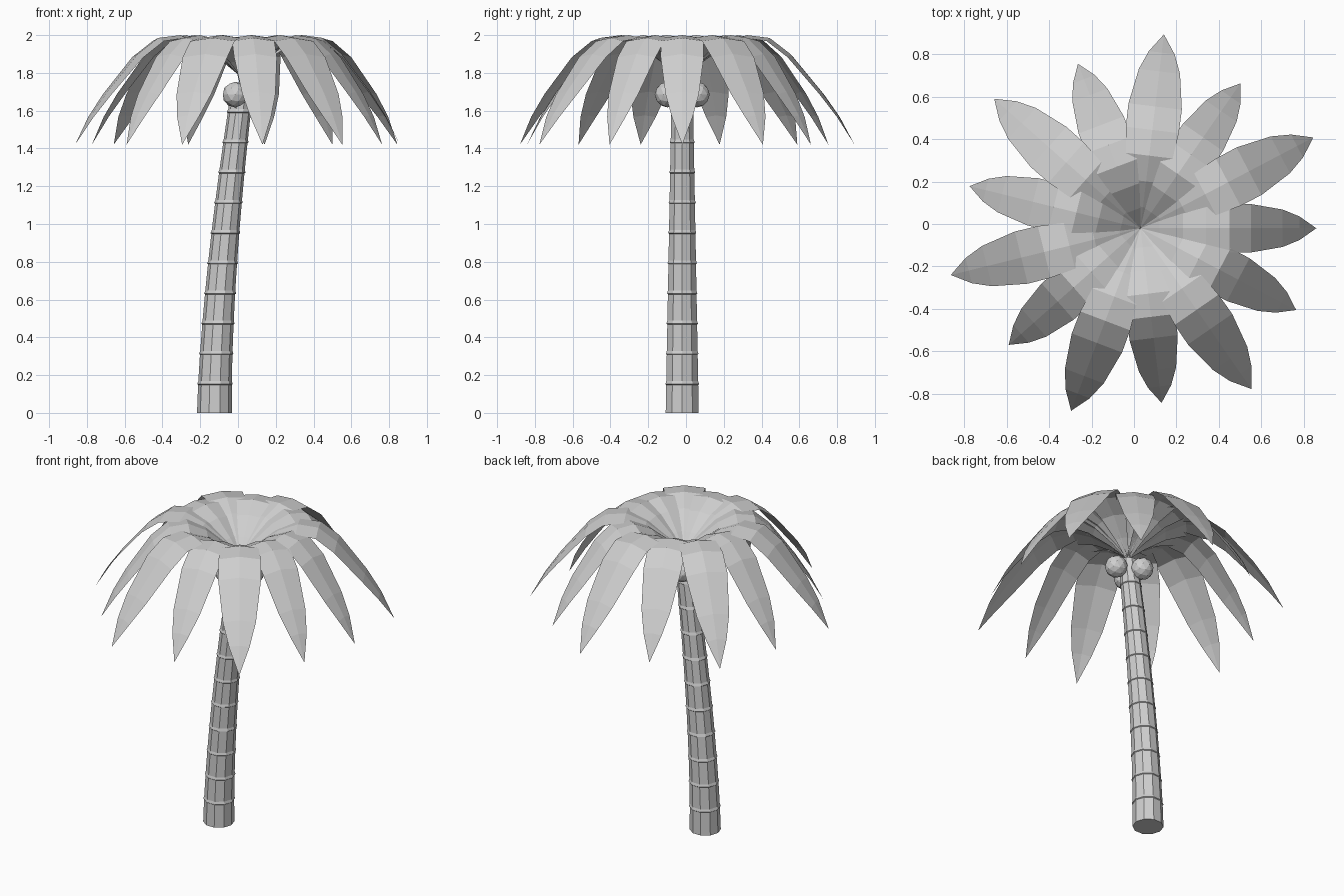
import bpy
import bmesh
import math
from mathutils import Matrix, Vector

cube = bpy.data.objects.get("Cube")
if cube:
    bpy.data.objects.remove(cube, do_unlink=True)

# Single matte grey for the whole tree
grey = bpy.data.materials.new("light_grey")
grey.use_nodes = True
colour = (0.62, 0.62, 0.62, 1)
grey.diffuse_color = colour
grey.node_tree.nodes["Principled BSDF"].inputs["Base Color"].default_value = colour

CROWN = Vector((0.03, -0.02, 1.76))


def finish(bm, name):
    mesh = bpy.data.meshes.new(name)
    bm.to_mesh(mesh)
    bm.free()
    mesh.materials.append(grey)
    obj = bpy.data.objects.new(name, mesh)
    bpy.context.collection.objects.link(obj)
    return obj


# Trunk: ten-sided, leaning, tapering, with a small lip at each growth ring
def trunk_ring(bm, z, extra=0.0):
    t = z / CROWN.z
    centre_x = -0.125 + 0.155 * t ** 1.6
    radius = 0.092 - 0.034 * t + extra
    return [bm.verts.new((centre_x + radius * math.cos(math.tau * i / 10),
                          CROWN.y + radius * math.sin(math.tau * i / 10), z))
            for i in range(10)]


bm = bmesh.new()
rings = [trunk_ring(bm, 0)]
for k in range(1, 11):
    z = 0.16 * k
    rings.append(trunk_ring(bm, z - 0.012))
    rings.append(trunk_ring(bm, z - 0.008, 0.005))
    rings.append(trunk_ring(bm, z + 0.008))
rings.append(trunk_ring(bm, CROWN.z - 0.01))
for low, high in zip(rings, rings[1:]):
    for i in range(10):
        j = (i + 1) % 10
        bm.faces.new((low[i], low[j], high[j], high[i]))
bm.faces.new(rings[0][::-1])
bm.faces.new(rings[-1])
finish(bm, "trunk")

# Frond: (distance from crown, height, half width), rising then drooping
PROFILE = [(0.0, 1.76, 0.008), (0.09, 1.85, 0.035), (0.2, 1.94, 0.07),
           (0.31, 1.99, 0.1), (0.42, 1.975, 0.113), (0.52, 1.89, 0.114),
           (0.67, 1.69, 0.088), (0.75, 1.565, 0.055)]
TIP = (0.828, 1.42)


def add_frond(name, angle, stretch):
    bm = bmesh.new()
    rows = []
    for r, z, half in PROFILE:
        fold = 0.15 * half
        rows.append([bm.verts.new((r * stretch, side * half * stretch,
                                   z + (0.01 if side == 0 else 0.01 - fold)))
                     for side in (-1, 0, 1)])
    for a, b in zip(rows, rows[1:]):
        for i in range(2):
            bm.faces.new((a[i], b[i], b[i + 1], a[i + 1]))
    tip = bm.verts.new((TIP[0] * stretch, 0, TIP[1]))
    for i in range(2):
        bm.faces.new((rows[-1][i], tip, rows[-1][i + 1]))
    place = Matrix.Translation((CROWN.x, CROWN.y, 0)) @ Matrix.Rotation(angle, 4, "Z")
    bm.transform(place)
    finish(bm, name)


# Thirteen fronds, short and long in turn
for k in range(13):
    add_frond(f"frond_{k + 1}", math.tau * k / 13, 1.11 if k % 2 else 1.0)

# Three coconuts around the top of the trunk
for k in range(3):
    angle = math.tau * k / 3
    bm = bmesh.new()
    bmesh.ops.create_icosphere(bm, subdivisions=2, radius=0.068)
    bm.transform(Matrix.Translation((CROWN.x + 0.09 * math.cos(angle),
                                     CROWN.y + 0.09 * math.sin(angle), 1.685)))
    finish(bm, f"coconut_{k + 1}")
